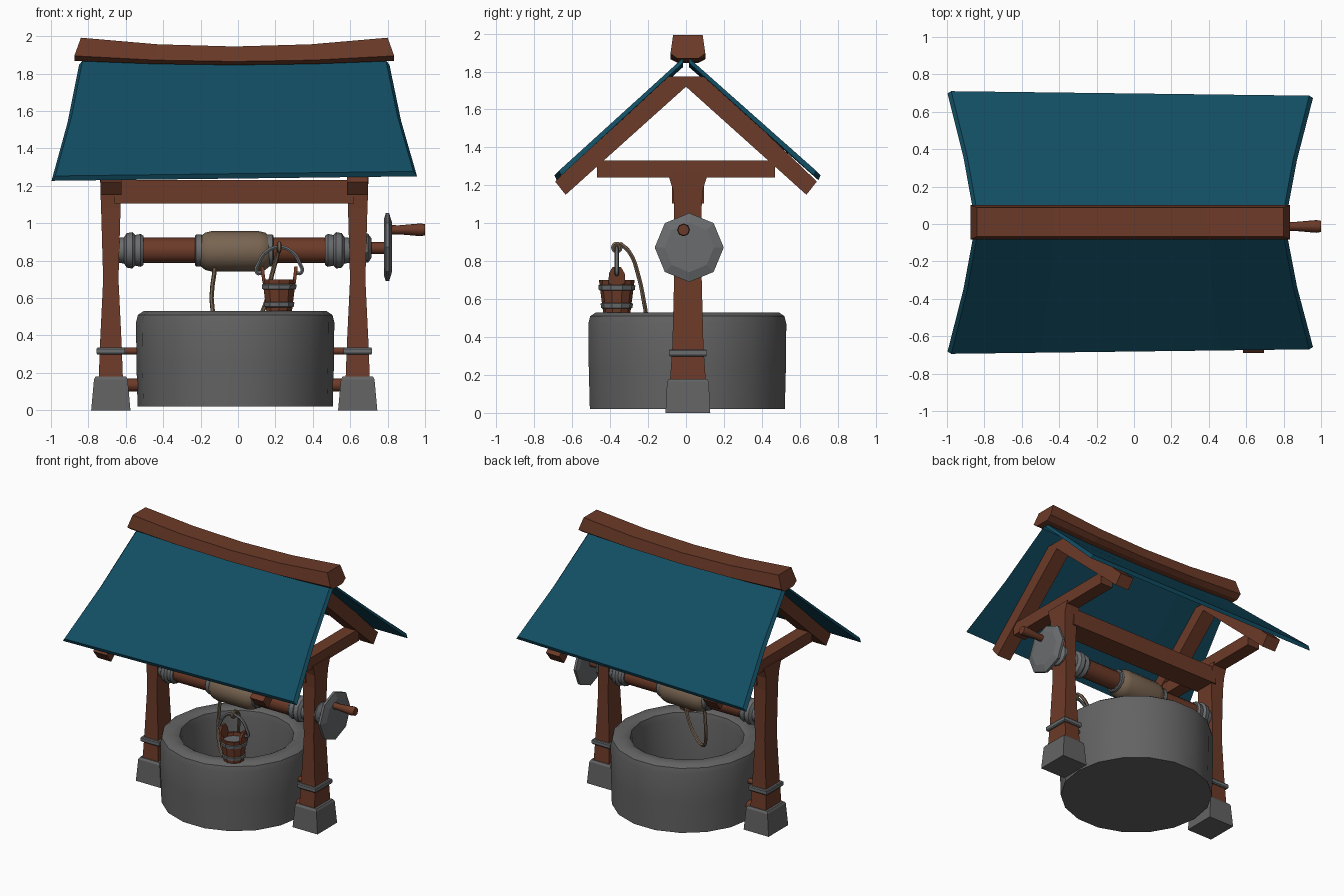
import bpy, bmesh, math
from mathutils import Vector

if "Cube" in bpy.data.objects:
    bpy.data.objects.remove(bpy.data.objects["Cube"])


def material(name, rgb):
    m = bpy.data.materials.new(name)
    m.diffuse_color = (*rgb, 1)
    m.use_nodes = True
    m.node_tree.nodes["Principled BSDF"].inputs["Base Color"].default_value = m.diffuse_color
    return m


WOOD = material("brown wood", (0.15, 0.043, 0.021))
STONE = material("grey stone", (0.125, 0.125, 0.125))
IRON = material("grey iron", (0.145, 0.15, 0.155))
ROPE = material("tan rope", (0.19, 0.13, 0.083))
ROOF = material("blue roof", (0.006, 0.075, 0.125))
CX, CY = -0.02, 0.01      # the frame sits slightly off the origin


def smooth(ob, angle):
    bpy.ops.object.select_all(action='DESELECT')
    ob.select_set(True)
    bpy.context.view_layer.objects.active = ob
    bpy.ops.object.shade_smooth_by_angle(angle=math.radians(angle))


def loft(name, rings, mat, smooth_angle=None):
    """Skin closed rings of points and cap both ends."""
    bm = bmesh.new()
    vs = [[bm.verts.new(p) for p in ring] for ring in rings]
    n = len(rings[0])
    for a, b in zip(vs, vs[1:]):
        for i in range(n):
            j = (i + 1) % n
            bm.faces.new((a[i], a[j], b[j], b[i]))
    bm.faces.new(vs[0])
    bm.faces.new(vs[-1])
    bmesh.ops.recalc_face_normals(bm, faces=bm.faces)
    me = bpy.data.meshes.new(name)
    bm.to_mesh(me)
    bm.free()
    me.materials.append(mat)
    ob = bpy.data.objects.new(name, me)
    bpy.context.collection.objects.link(ob)
    if smooth_angle:
        smooth(ob, smooth_angle)
    return ob


def lathe(name, profile, mat, axis, centre, n, angle=None, turn=0.0):
    """Profile of (radius, position along axis); centre is the other two coordinates."""
    rings = []
    for r, h in profile:
        ring = []
        for i in range(n):
            a = math.tau * (i + turn) / n
            u, v = centre[0] + r * math.sin(a), centre[1] + r * math.cos(a)
            ring.append((u, v, h) if axis == 'z' else (h, u, v))
        rings.append(ring)
    return loft(name, rings, mat, angle)


def pillar(name, x, y, sections, mat):
    """Rectangular column from (z, half x, half y) sections."""
    return loft(name, [[(x - a, y - b, z), (x + a, y - b, z), (x + a, y + b, z), (x - a, y + b, z)]
                       for z, a, b in sections], mat)


def box(name, lo, hi, mat):
    c = [(a + b) / 2 for a, b in zip(lo, hi)]
    a, b = (hi[0] - lo[0]) / 2, (hi[1] - lo[1]) / 2
    return pillar(name, c[0], c[1], [(lo[2], a, b), (hi[2], a, b)], mat)


def tube(name, pts, r, mat, cyclic=False):
    cu = bpy.data.curves.new(name, 'CURVE')
    cu.dimensions = '3D'
    cu.bevel_depth, cu.bevel_resolution, cu.resolution_u = r, 1, 4
    cu.use_fill_caps = True
    sp = cu.splines.new('BEZIER')
    sp.bezier_points.add(len(pts) - 1)
    for bp, p in zip(sp.bezier_points, pts):
        bp.co = p
        bp.handle_left_type = bp.handle_right_type = 'AUTO'
    sp.use_cyclic_u = cyclic
    cu.materials.append(mat)
    ob = bpy.data.objects.new(name, cu)
    bpy.context.collection.objects.link(ob)
    bpy.ops.object.select_all(action='DESELECT')
    ob.select_set(True)
    bpy.context.view_layer.objects.active = ob
    bpy.ops.object.convert(target='MESH')
    smooth(bpy.context.view_layer.objects.active, 50)


# Stone well ring with a hollow shaft
lathe("well_wall", [(0.522, 0.02), (0.528, 0.25), (0.53, 0.47), (0.52, 0.51), (0.49, 0.53),
                    (0.42, 0.53), (0.395, 0.515), (0.385, 0.47), (0.385, 0.08)],
      STONE, 'z', (-0.015, 0.007), 18, 40, 0.5)

# Posts, feet, bands, tie rods and gable frames, once per side
CHEVRON = [(-0.69, 1.22), (-0.11, 1.775), (0.11, 1.775), (0.69, 1.22),
           (0.635, 1.15), (0, 1.72), (-0.635, 1.15)]
for s, side in ((-1, "left"), (1, "right")):
    x = CX + s * 0.66
    pillar(side + "_foot", x, CY, [(0, 0.105, 0.118), (0.165, 0.09, 0.11), (0.18, 0.082, 0.1)], STONE)
    pillar(side + "_post", x, CY, [(0.16, 0.065, 0.095), (0.35, 0.058, 0.082), (0.7, 0.041, 0.073),
                                   (1.08, 0.052, 0.072), (1.18, 0.056, 0.08), (1.26, 0.057, 0.105)], WOOD)
    pillar(side + "_post_band", x, CY, [(0.298, 0.072, 0.095), (0.305, 0.077, 0.1),
                                        (0.328, 0.077, 0.1), (0.335, 0.072, 0.095)], IRON)
    ends = sorted((x, CX + s * 0.48))
    for z, r in ((0.317, 0.02), (0.135, 0.035)):
        lathe(side + "_tie_rod", [(r, ends[0]), (r, ends[1])], WOOD, 'x', (CY, z), 8, 50)
    box(side + "_gable_tie", (x - 0.05, -0.47, 1.24), (x + 0.05, 0.47, 1.33), WOOD)
    loft(side + "_rafters", [[(x + d, y, z) for y, z in CHEVRON] for d in (-0.056, 0.056)], WOOD)
box("cross_beam", (CX - 0.64, CY - 0.085, 1.105), (CX + 0.64, CY + 0.085, 1.23), WOOD)

# Flared, slightly twisted roof slabs
for s, side in ((-1, "front"), (1, "back")):
    rings = []
    for k in range(5):
        u = -1 + k / 2
        ring = []
        for t, down in ((0, 0), (0.5, 0), (1, 0), (1, 1), (0.5, 1), (0, 1)):
            w = 0.81 + 0.02 * down + 0.147 * t ** 1.25
            y = s * (0.015 + 0.675 * t) - 0.012 * s * u * t + 0.008 * t
            z = 1.872 - 0.022 * (1 - u * u) * (1 - t) - 0.607 * t + 0.012 * u * t
            ring.append((CX + u * w, y - s * 0.012 * down * t, z - 0.026 * down))
        rings.append(ring)
    loft(side + "_roof", rings, ROOF)

# Sagging ridge beam
rings = []
for k in range(5):
    u = -1 + k / 2
    sag = 1 - u * u
    rings.append([(CX + u * wx, CY + y, z - sag * d) for wx, y, z, d in
                  ((0.855, -0.055, 1.868, 0.022), (0.855, -0.092, 1.895, 0.03), (0.82, -0.078, 1.992, 0.047),
                   (0.82, 0.078, 1.992, 0.047), (0.855, 0.092, 1.895, 0.03), (0.855, 0.055, 1.868, 0.022))])
loft("ridge_beam", rings, WOOD)

# Windlass: log, end caps, collars and wound rope
AX = (0.01, 0.855)
lathe("windlass_log", [(0.068, -0.55), (0.068, 0.51)], WOOD, 'x', AX, 12, 40)
for s, side in ((-1, "left"), (1, "right")):
    def mirrored(prof):
        return [(r, CX + s * h) for r, h in prof]
    lathe(side + "_end_cap", mirrored([(0.078, 0.485), (0.088, 0.5), (0.082, 0.53), (0.097, 0.545),
                                       (0.092, 0.575), (0.07, 0.59), (0.065, 0.63)]), IRON, 'x', AX, 12, 30)
    lathe(side + "_collar", mirrored([(0.078, 0.17), (0.085, 0.176), (0.085, 0.204), (0.078, 0.21)]),
          IRON, 'x', AX, 12, 40)
lathe("wound_rope", [(0.08, -0.2), (0.1, -0.175), (0.108, -0.14), (0.108, 0.11), (0.1, 0.145), (0.08, 0.17)],
      ROPE, 'x', (0.01, 0.85), 12, 40)

# Crank: flange, axle, octagonal disc and grip
lathe("crank_flange", [(0.078, 0.68), (0.078, 0.695), (0.05, 0.715)], IRON, 'x', (0.015, 0.867), 10, 30)
lathe("crank_axle", [(0.032, 0.66), (0.032, 0.79)], WOOD, 'x', (0.015, 0.867), 8, 50)
lathe("crank_disc", [(0.15, 0.78), (0.182, 0.79), (0.182, 0.808), (0.13, 0.824)], IRON, 'x', (0.017, 0.872), 8)
lathe("crank_grip", [(0.025, 0.815), (0.024, 0.86), (0.034, 0.975), (0.03, 1.0)], WOOD, 'x', (-0.013, 0.965), 8, 50)

# Bucket standing on the rim
BX, BY = 0.22, -0.365
lathe("bucket", [(0.072, 0.53), (0.094, 0.7), (0.08, 0.7), (0.062, 0.555)], WOOD, 'z', (BX, BY), 10, 25)
for z in (0.55, 0.645):
    r = 0.072 + (z - 0.53) * 0.13
    lathe("bucket_hoop", [(r, z), (r + 0.008, z + 0.004), (r + 0.011, z + 0.026), (r + 0.003, z + 0.03)],
          IRON, 'z', (BX, BY), 10, 25)
for s in (-1, 1):
    loft("bucket_ear", [[(BX + s * (c - 0.009), BY - h, z), (BX + s * (c + 0.009), BY - h, z),
                         (BX + s * (c + 0.009), BY + h, z), (BX + s * (c - 0.009), BY + h, z)]
                        for c, h, z in ((0.08, 0.043, 0.68), (0.087, 0.042, 0.735), (0.09, 0.022, 0.77))], WOOD)
tube("bucket_handle", [(BX + x, BY, z) for x, z in
                       ((-0.08, 0.74), (-0.118, 0.735), (-0.108, 0.79), (-0.065, 0.85), (0, 0.872),
                        (0.065, 0.85), (0.108, 0.79), (0.118, 0.735), (0.08, 0.74))], 0.011, IRON)

# Rope: drops from the windlass, dips into the shaft and rises to the bucket
tube("rope", [(-0.12, -0.04, 0.8), (-0.135, -0.045, 0.53), (-0.08, -0.1, 0.42), (0.06, -0.19, 0.43),
              (0.14, -0.215, 0.55), (0.18, -0.25, 0.72), (0.215, -0.3, 0.85), (BX, -0.35, 0.895)], 0.012, ROPE)
tube("rope_knot", [(BX, BY + 0.02 * math.cos(a), 0.872 + 0.02 * math.sin(a))
                   for a in (0, math.pi / 2, math.pi, 1.5 * math.pi)], 0.012, ROPE, True)
